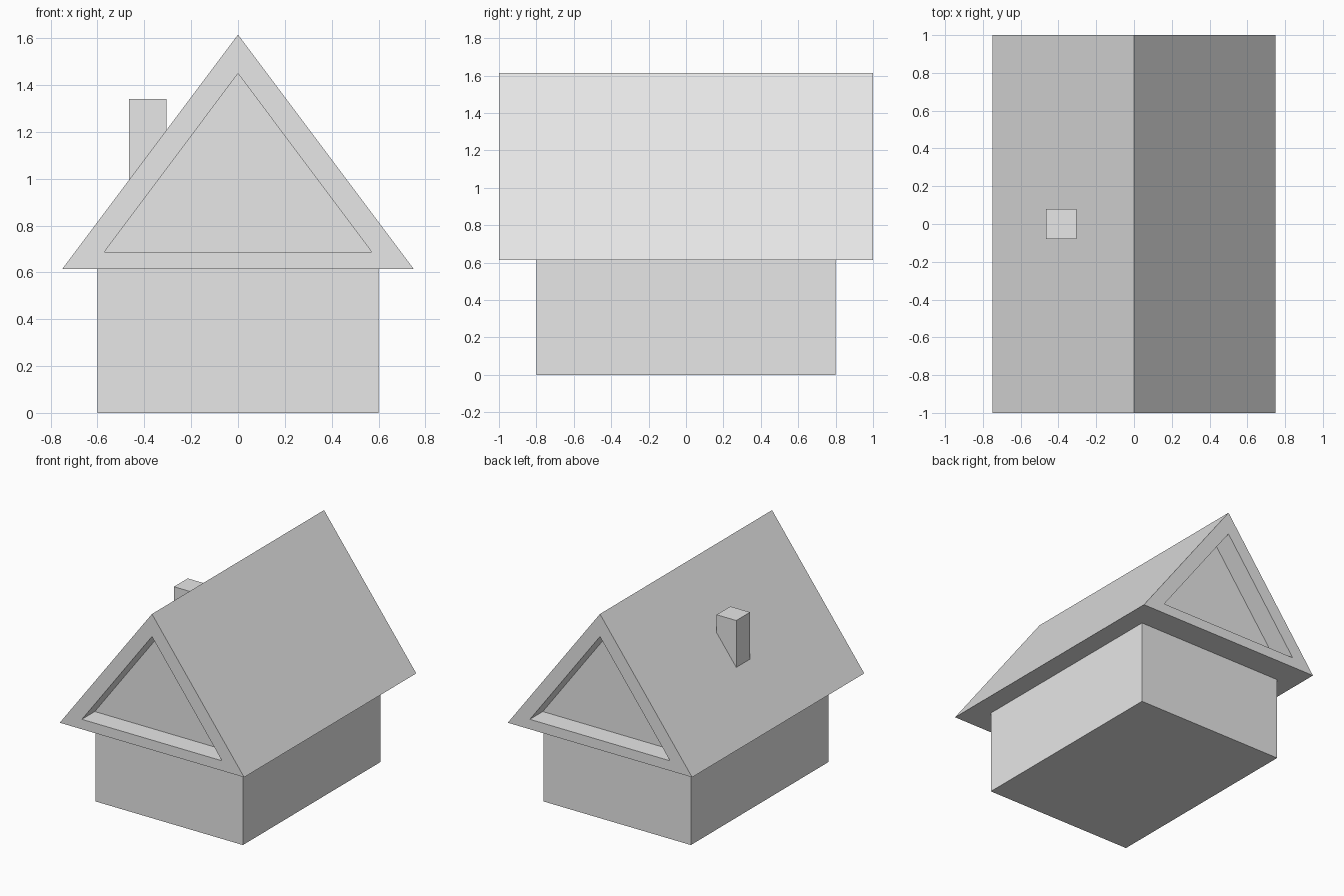
import bpy
import bmesh

cube = bpy.data.objects.get("Cube")
if cube:
    bpy.data.objects.remove(cube, do_unlink=True)

# Single plain grey finish
grey = bpy.data.materials.new("plain_grey")
grey.use_nodes = True
grey.diffuse_color = (0.8, 0.8, 0.8, 1)
grey.node_tree.nodes["Principled BSDF"].inputs["Base Color"].default_value = (0.8, 0.8, 0.8, 1)


def add_object(name, bm):
    bmesh.ops.recalc_face_normals(bm, faces=bm.faces)
    mesh = bpy.data.meshes.new(name)
    bm.to_mesh(mesh)
    bm.free()
    mesh.materials.append(grey)
    obj = bpy.data.objects.new(name, mesh)
    bpy.context.collection.objects.link(obj)
    return obj


def box(name, low, high):
    bm = bmesh.new()
    bmesh.ops.create_cube(bm, size=1)
    for v in bm.verts:
        for i in range(3):
            v.co[i] = high[i] if v.co[i] > 0 else low[i]
    return add_object(name, bm)


def triangle(bm, half_width, base, apex, y):
    points = ((-half_width, base), (half_width, base), (0, apex))
    return [bm.verts.new((x, y, z)) for x, z in points]


def join_rings(bm, a, b):
    for i in range(3):
        j = (i + 1) % 3
        bm.faces.new((a[i], a[j], b[j], b[i]))


EAVES = 0.615
RIDGE = 1.615
RECESS = 0.15

# House body
box("walls", (-0.6, -0.8, 0), (0.6, 0.8, EAVES))

# Gabled roof with a sunken triangular panel at both ends
bm = bmesh.new()
ends = []
for side in (-1, 1):
    outer = triangle(bm, 0.75, EAVES, RIDGE, side)
    rim = triangle(bm, 0.57, 0.688, 1.449, side)
    panel = triangle(bm, 0.57, 0.688, 1.449, side * (1 - RECESS))
    join_rings(bm, outer, rim)
    join_rings(bm, rim, panel)
    bm.faces.new(panel)
    ends.append(outer)
join_rings(bm, *ends)
add_object("roof", bm)

# Chimney rising through the roof slope
box("chimney", (-0.465, -0.08, 0.8), (-0.305, 0.08, 1.34))
